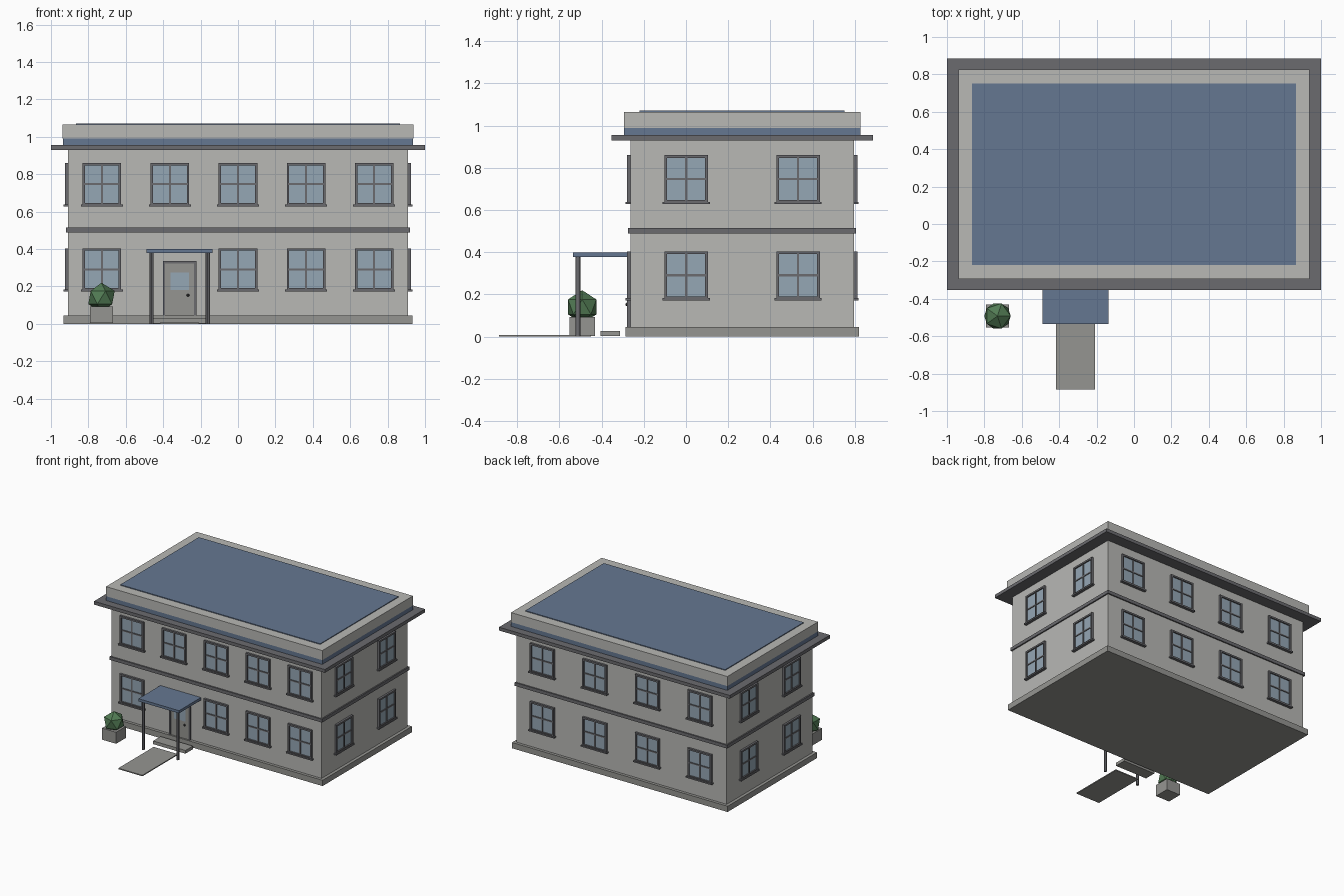
import bpy, bmesh, math
from mathutils import Matrix, Vector

if "Cube" in bpy.data.objects:
    bpy.data.objects.remove(bpy.data.objects["Cube"])


def material(name, rgb):
    m = bpy.data.materials.new(name)
    m.diffuse_color = (*rgb, 1)
    m.use_nodes = True
    m.node_tree.nodes["Principled BSDF"].inputs["Base Color"].default_value = m.diffuse_color
    return m


WALL = material("wall_grey", (0.48, 0.48, 0.46))
STONE = material("stone_grey", (0.30, 0.30, 0.285))
TRIM = material("dark_trim", (0.145, 0.145, 0.158))
BLUE = material("roof_blue", (0.13, 0.185, 0.285))
GLASS = material("window_glass", (0.30, 0.385, 0.46))
GREEN = material("leaf_green", (0.085, 0.20, 0.09))
KNOB = material("knob_dark", (0.05, 0.05, 0.05))


def add_box(bm, lo, hi, index=0):
    lo, hi = Vector(lo), Vector(hi)
    mat = Matrix.Translation((lo + hi) / 2) @ Matrix.Diagonal((*(hi - lo), 1))
    verts = bmesh.ops.create_cube(bm, size=1, matrix=mat)["verts"]
    for f in {f for v in verts for f in v.link_faces}:
        f.material_index = index


def finish(bm, name, mats):
    mesh = bpy.data.meshes.new(name)
    bm.to_mesh(mesh)
    bm.free()
    for m in mats:
        mesh.materials.append(m)
    ob = bpy.data.objects.new(name, mesh)
    bpy.context.collection.objects.link(ob)
    return ob


def box(name, lo, hi, mat):
    bm = bmesh.new()
    add_box(bm, lo, hi)
    return finish(bm, name, [mat])


CY = 0.266            # centre of the building in y
HX, HY = 0.91, 0.53   # half size of the walls


def slab(name, hx, hy, z0, z1, mat):
    return box(name, (-hx, CY - hy, z0), (hx, CY + hy, z1), mat)


# Building shell, from ground to roof
slab("walls", HX, HY, 0.01, 0.94, WALL)
slab("plinth", 0.934, 0.553, 0, 0.045, STONE)
slab("floor_belt", 0.92, 0.54, 0.488, 0.514, TRIM)
slab("eaves", 1.0, 0.62, 0.93, 0.956, TRIM)
slab("roof_band", 0.936, 0.56, 0.956, 0.99, BLUE)
slab("parapet", 0.937, 0.561, 0.99, 1.065, WALL)
slab("roof_panel", 0.866, 0.486, 1.063, 1.071, BLUE)


# Window: frame, cross bars, sill and glass; its outside faces -y
def window_mesh():
    bm = bmesh.new()
    w, h, t, d = 0.103, 0.113, 0.013, 0.016
    for s in (-1, 1):
        a, b = sorted((s * w, s * (w - t)))
        add_box(bm, (a, -d, -h), (b, 0.005, h))
        a, b = sorted((s * h, s * (h - t)))
        add_box(bm, (t - w, -d, a), (w - t, 0.005, b))
    add_box(bm, (-0.005, -0.012, t - h), (0.005, 0.005, h - t))
    add_box(bm, (t - w, -0.0115, -0.005), (w - t, 0.005, 0.005))
    add_box(bm, (-0.112, -0.022, -h - 0.006), (0.112, 0.005, -h + 0.005))
    add_box(bm, (t - w, -0.006, t - h), (w - t, 0.004, h - t), 1)
    return finish(bm, "window", [TRIM, GLASS])


def place_windows(side, angle, length, distance, count, skip_low=()):
    for row, z in (("lower", 0.291), ("upper", 0.747)):
        for i in range(count):
            if row == "lower" and i in skip_low:
                continue
            u = (i + 0.5) / count * length - length / 2
            ob = proto.copy()
            ob.name = f"window_{side}_{row}_{i + 1}"
            ob.matrix_world = (Matrix.Translation((0, CY, z))
                               @ Matrix.Rotation(angle, 4, "Z")
                               @ Matrix.Translation((u, -distance, 0)))
            bpy.context.collection.objects.link(ob)


proto = window_mesh()
place_windows("front", 0, 2 * HX, HY, 5, skip_low=(1,))
place_windows("right", math.pi / 2, 2 * HY, HX, 2)
place_windows("back", math.pi, 2 * HX, HY, 4)
place_windows("left", -math.pi / 2, 2 * HY, HX, 2)
bpy.data.objects.remove(proto)

# Door with frame, pane and knob
DX, WY = -0.312, CY - HY
bm = bmesh.new()
for s in (-1, 1):
    a, b = sorted((DX + s * 0.09, DX + s * 0.078))
    add_box(bm, (a, WY - 0.016, 0.04), (b, WY + 0.005, 0.336))
add_box(bm, (DX - 0.078, WY - 0.016, 0.324), (DX + 0.078, WY + 0.005, 0.336))
finish(bm, "door_frame", [TRIM])
box("door", (DX - 0.078, WY - 0.01, 0.04), (DX + 0.078, WY + 0.005, 0.324), STONE)
box("door_pane", (DX - 0.049, WY - 0.013, 0.18), (DX + 0.049, WY - 0.008, 0.276), GLASS)
bm = bmesh.new()
bmesh.ops.create_icosphere(bm, subdivisions=2, radius=0.008,
                           matrix=Matrix.Translation((DX + 0.045, WY - 0.016, 0.153)))
finish(bm, "door_knob", [KNOB])

# Porch canopy, posts, step and path
box("canopy", (DX - 0.176, -0.535, 0.378), (DX + 0.176, WY, 0.399), BLUE)
for side, s in (("left", -1), ("right", 1)):
    bm = bmesh.new()
    bmesh.ops.create_cone(bm, cap_ends=True, segments=12, radius1=0.011, radius2=0.011,
                          depth=0.378,
                          matrix=Matrix.Translation((DX + s * 0.15, -0.512, 0.189)))
    finish(bm, f"porch_post_{side}", [TRIM])
    bpy.context.view_layer.objects.active = bpy.data.objects[f"porch_post_{side}"]
    bpy.context.object.select_set(True)
    bpy.ops.object.shade_smooth_by_angle()
    bpy.context.object.select_set(False)
box("door_step", (DX - 0.14, -0.405, 0.003), (DX + 0.14, -0.313, 0.028), STONE)
box("path", (DX - 0.104, -0.886, 0.0), (DX + 0.104, -0.45, 0.008), STONE)

# Planter with a faceted bush
PX, PY = -0.73, -0.492
box("planter", (PX - 0.061, PY - 0.061, 0.004), (PX + 0.061, PY + 0.061, 0.094), STONE)
bm = bmesh.new()
bmesh.ops.create_icosphere(bm, subdivisions=1, radius=0.079,
                           matrix=Matrix.Translation((PX, PY, 0.141)))
finish(bm, "bush", [GREEN])
